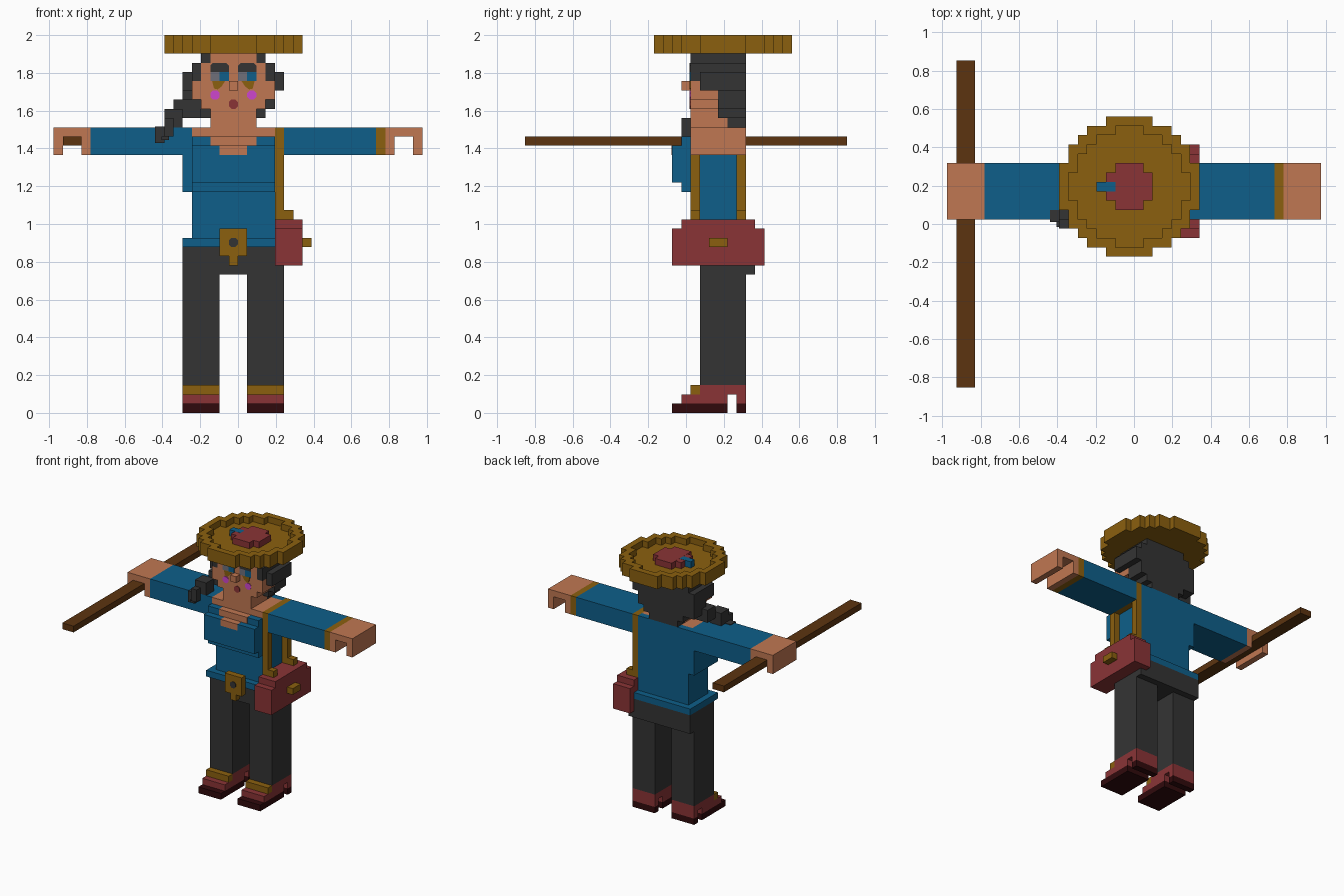
import bpy, bmesh

cube = bpy.data.objects.get("Cube")
if cube:
    bpy.data.objects.remove(cube, do_unlink=True)

V = 2 / 41  # edge of one block


def material(name, r, g, b):
    def lin(c):
        c /= 255
        return c / 12.92 if c <= 0.04045 else ((c + 0.055) / 1.055) ** 2.4
    col = (lin(r), lin(g), lin(b), 1)
    m = bpy.data.materials.new(name)
    m.use_nodes = True
    m.diffuse_color = col
    m.node_tree.nodes["Principled BSDF"].inputs["Base Color"].default_value = col
    return m


SKIN = material("skin", 192, 119, 82)
BLUE = material("blue cloth", 14, 95, 138)
GOLD = material("gold", 139, 96, 15)
RED = material("red leather", 138, 52, 54)
SOLE = material("dark sole", 48, 10, 12)
DARK = material("charcoal", 52, 52, 52)
WOOD = material("brown wood", 92, 52, 16)
PINK = material("pink blush", 205, 70, 205)
GREY = material("grey eye", 112, 112, 122)


def finish(name, mat, bm):
    bmesh.ops.scale(bm, vec=(V, V, V), verts=bm.verts)
    bmesh.ops.recalc_face_normals(bm, faces=bm.faces)
    me = bpy.data.meshes.new(name)
    bm.to_mesh(me)
    bm.free()
    me.materials.append(mat)
    ob = bpy.data.objects.new(name, me)
    bpy.context.collection.objects.link(ob)
    return ob


def part(name, mat, *boxes):
    """Blocks given as x0, x1, y0, y1, z0, z1 in block units."""
    bm = bmesh.new()
    for x0, x1, y0, y1, z0, z1 in boxes:
        vs = bmesh.ops.create_cube(bm, size=1)["verts"]
        bmesh.ops.scale(bm, vec=(x1 - x0, y1 - y0, z1 - z0), verts=vs)
        bmesh.ops.translate(bm, vec=((x0 + x1) / 2, (y0 + y1) / 2, (z0 + z1) / 2), verts=vs)
    return finish(name, mat, bm)


def plate(name, mat, pts, y=0.5, t=0.1):
    """Thin plate facing the front, outlined by x, z points."""
    bm = bmesh.new()
    f = bm.faces.new([bm.verts.new((x, y, z)) for x, z in pts])
    r = bmesh.ops.extrude_face_region(bm, geom=[f])
    vs = [v for v in r["geom"] if isinstance(v, bmesh.types.BMVert)]
    bmesh.ops.translate(bm, vec=(0, -t, 0), verts=vs)
    return finish(name, mat, bm)


def octagon(cx, cz, r=0.5, k=0.22):
    return [(cx - r, cz - k), (cx - k, cz - r), (cx + k, cz - r), (cx + r, cz - k),
            (cx + r, cz + k), (cx + k, cz + r), (cx - k, cz + r), (cx - r, cz + k)]


def rect(x0, x1, z0, z1):
    return [(x0, z0), (x1, z0), (x1, z1), (x0, z1)]


# Legs and shoes
for side, x in (("right", -6), ("left", 1)):
    w = x + 4
    part(side + "_sole", SOLE, (x, w, -1.5, 4.5, 0, 1), (x, w, 5.5, 6.5, 0, 1))
    part(side + "_shoe", RED, (x, w, -0.5, 4.5, 1, 2), (x, w, 5.5, 6.5, 1, 2),
         (x, w, 1.5, 6.5, 2, 3))
    part(side + "_shoe_trim", GOLD, (x, w, 0.5, 1.5, 2, 3))
    part(side + "_leg", DARK, (x, w, 1.5, 6.5, 3, 15))
part("hips", DARK, (-6, 5, 1.5, 7.5, 15, 18))

# Shirt
part("shirt_hem", BLUE, (-6, 5, 0.5, 7.5, 18, 19))
part("shirt_body", BLUE, (-5, 4, 1.5, 6.5, 19, 24), (-6, 4, 0.5, 6.5, 24, 30),
     (-6, -5, 0.5, 6.5, 30, 31), (-5, 4, 5.5, 6.5, 30, 31))
part("shirt_chest", BLUE, (-5, 4, -0.5, 0.5, 24, 30), (-5, 4, -1.5, -0.5, 25, 29))
part("neckline", SKIN, (-5, 4, 0.5, 5.5, 30, 31), (-3, 2, -0.55, 0.5, 29, 30.02),
     (-2, 1, -1.55, -0.5, 28, 29.02))

# Belt buckle
part("belt_buckle", GOLD, (-2, 1, -0.5, 0.5, 17, 20), (-1, 0, -0.5, 0.5, 16, 17))
plate("buckle_hole", DARK, octagon(-0.5, 18.5), y=-0.5)

# Shoulder strap and pouch
part("shoulder_strap", GOLD, (4, 5, 0.5, 6.5, 28, 31),
     *[(4, 5, y, y + 1, 21, 28) for y in (0.5, 5.5)],
     *[(5, 6, y, y + 1, 21, 22) for y in (0.5, 5.5)])
part("pouch", RED, (4, 7, -1.5, 8.5, 16, 20), (4, 7, -0.5, 7.5, 20, 21))
part("pouch_clasp", GOLD, (7, 8, 2.5, 4.5, 18, 19))

# Arms, hands and staff
part("right_sleeve", BLUE, (-16, -6, 0.5, 6.5, 28, 31))
part("left_sleeve", BLUE, (5, 15, 0.5, 6.5, 28, 31))
part("left_cuff", GOLD, (15, 16, 0.5, 6.5, 28, 31))
for side, x in (("right", -20), ("left", 16)):
    part(side + "_hand", SKIN, (x, x + 4, 0.5, 6.5, 30, 31),
         (x, x + 1, 0.5, 6.5, 28, 30), (x + 3, x + 4, 0.5, 6.5, 28, 30))
part("staff", WOOD, (-19, -17, -17.5, 17.5, 29, 30))

# Head
part("head", SKIN, (-4, 3, 0.5, 5.5, 33, 38), (-3, 2, 0.5, 1.5, 38, 39),
     (-3, 2, 0.5, 4.5, 31, 33), (-5, 4, 0.5, 3.5, 34, 36))
part("nose", SKIN, (-1, 0, -0.5, 0.5, 35, 36))

# Face details
for side, x in (("right", -3), ("left", 0)):
    plate(side + "_eyebrow", DARK, [(x, 37), (x + 2, 37), (x + 2, 37.7), (x + 1.7, 38),
                                    (x + 0.3, 38), (x, 37.7)])
    plate(side + "_eye_white", GREY, rect(x, x + 1, 36, 37))
    plate(side + "_iris", BLUE, rect(x + 1, x + 2, 36, 37))
for side, x, d in (("right", -3, 1), ("left", 2, -1)):
    plate(side + "_eye_shadow", GOLD, [(x + 0.2 * d, 36), (x + 1.6 * d, 36),
                                       (x + 1.2 * d, 35.4), (x + 0.8 * d, 35.1), (x + 0.4 * d, 35.2)])
    plate(side + "_cheek", PINK, octagon(x + 0.5 * d, 34.5))
plate("mouth", RED, octagon(-0.5, 33.5))

# Hair
part("hair_back", DARK, (-5, 4, 3.5, 6.5, 33, 36), (-4, 3, 3.5, 6.5, 32, 33),
     (-3, 2, 4.5, 6.5, 31, 32), (-4, 3, 5.5, 6.5, 36, 38), (-4, 3, 1.5, 6.5, 38, 39))
for side, x, out in (("right", -5, -6), ("left", 3, 4)):
    part(side + "_side_hair", DARK, (x, x + 1, 0.5, 6.5, 36, 38),
         (out, out + 1, 1.5, 6.5, 35, 37))
    inner = -4 if side == "right" else 2
    part(side + "_temple_hair", DARK, (inner, inner + 1, 0.5, 1.5, 38, 39))
part("hair_braid", DARK, (-6, -5, 3.5, 6.5, 33, 35), (-7, -4, 2.5, 4.5, 32, 34),
     (-8, -6, 0.5, 2.5, 31, 33), (-8, -7, -0.5, 1.5, 30, 32),
     (-9, -8, 0.2, 1.5, 29.3, 31.1), (-8.3, -7.5, -0.3, 0.5, 29.6, 30))

# Hat: disc with a raised rim, built row by row
half = {0: 7.5, 1: 7.5, 2: 7.5, 3: 6.5, 4: 6.5, 5: 5.5, 6: 4.5, 7: 2.5}
cells = {(i, j) for j in range(-7, 8) for i in range(-7, 8) if abs(i) < half[abs(j)]}
rim = [c for c in cells if any((c[0] + a, c[1] + b) not in cells
                               for a in (-1, 0, 1) for b in (-1, 0, 1))]
part("hat_brim", GOLD, *[(-0.5 - half[abs(j)], -0.5 + half[abs(j)], 3.5 + j, 4.5 + j, 39, 40)
                         for j in range(-7, 8)])
part("hat_rim", GOLD, *[(i - 1, i, j + 3.5, j + 4.5, 40, 41) for i, j in rim])
part("hat_crown", RED, (-2, 1, 1.5, 6.5, 40, 41), (-3, -2, 2.5, 5.5, 40, 40.98),
     (1, 2, 2.5, 5.5, 40, 41))
part("hat_feather", BLUE, (-4, -2, 3.5, 4.5, 40, 41))
